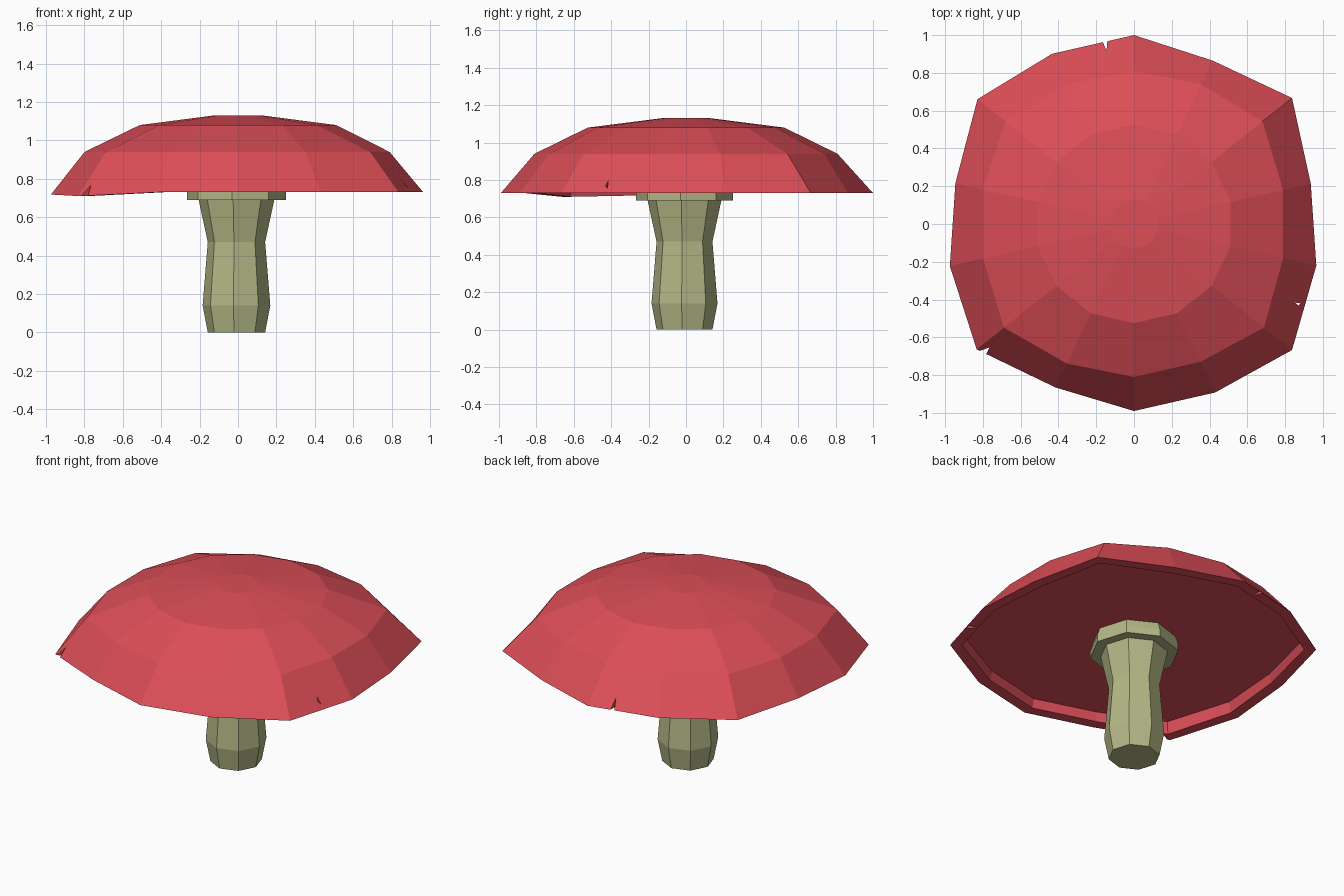
import bpy, bmesh
from math import sin, cos, radians, tau

if "Cube" in bpy.data.objects:
    bpy.data.objects.remove(bpy.data.objects["Cube"])


def material(name, rgb):
    m = bpy.data.materials.new(name)
    m.diffuse_color = (*rgb, 1)
    m.use_nodes = True
    m.node_tree.nodes["Principled BSDF"].inputs["Base Color"].default_value = m.diffuse_color
    return m


def make_object(name, bm, mat=None):
    bmesh.ops.recalc_face_normals(bm, faces=bm.faces)
    me = bpy.data.meshes.new(name)
    bm.to_mesh(me)
    bm.free()
    ob = bpy.data.objects.new(name, me)
    bpy.context.collection.objects.link(ob)
    if mat:
        me.materials.append(mat)
    return ob


def loft(name, rings, mat):
    """Closed solid through a stack of equal-length point rings."""
    bm = bmesh.new()
    loops = [[bm.verts.new(p) for p in ring] for ring in rings]
    n = len(loops[0])
    for a, b in zip(loops, loops[1:]):
        for i in range(n):
            j = (i + 1) % n
            bm.faces.new((a[i], a[j], b[j], b[i]))
    bm.faces.new(loops[0])
    bm.faces.new(loops[-1])
    return make_object(name, bm, mat)


def ring(radii, zs, start=90, cx=0, cy=0):
    n = len(radii)
    return [(cx + r * cos(radians(start) - tau * i / n),
             cy + r * sin(radians(start) - tau * i / n), z)
            for i, (r, z) in enumerate(zip(radii, zs))]


red = material("cap_red", (0.72, 0.075, 0.095))
cream = material("stem_cream", (0.46, 0.48, 0.24))

# Cap: uneven 14-sided dome with a recessed underside, clockwise from the back
N = 14
rim = [1.0, .96, 1.07, .96, .99, 1.07, .99, .99, .96, 1.065, 1.0, .97, 1.06, 1.0]
mid = [.81, .82, .87, .81, .81, .88, .81, .81, .82, .88, .82, .82, .87, .82]
rim_z = [.73] * N
rim_z[9], rim_z[10] = .71, .718
cap = loft("cap", [
    ring([.13] * N, [1.13] * N),
    ring([.525] * N, [1.08] * N),
    ring(mid, [.94] * N),
    ring(rim, rim_z),
    ring([r - .07 for r in rim], rim_z),
    ring([r - .085 for r in rim], [.785] * N),
], red)

# Small wedge nicks in the cap rim
for angle, radius, width in ((99, .985, .022), (-26, 1.0, .025), (220.5, 1.07, .035)):
    a = radians(angle)

    def local(r, t, z):
        return (r * cos(a) - t * sin(a), r * sin(a) + t * cos(a), z)

    bm = bmesh.new()
    v = [bm.verts.new(p) for p in (
        local(radius + .03, -width, .68), local(radius + .03, width, .68),
        local(radius - .10, 0, .68), local(radius - .05, 0, .80))]
    for f in ((0, 1, 2), (0, 1, 3), (1, 2, 3), (2, 0, 3)):
        bm.faces.new([v[i] for i in f])
    cutter = make_object("nick_cutter", bm)
    cutter.hide_render = True
    cutter.hide_viewport = True
    mod = cap.modifiers.new("nick", 'BOOLEAN')
    mod.operation = 'DIFFERENCE'
    mod.solver = 'EXACT'
    mod.object = cutter


# Stem and its collar, eight-sided and slightly off centre
def column(name, profile):
    return loft(name, [ring([r] * 8, [z] * 8, 40, -.008, -.008)
                       for r, z in profile], cream)


column("stem", [(.15, 0), (.177, .14), (.15, .47), (.2, .70)])
column("collar", [(.26, .69), (.26, .735), (.24, .80)])
